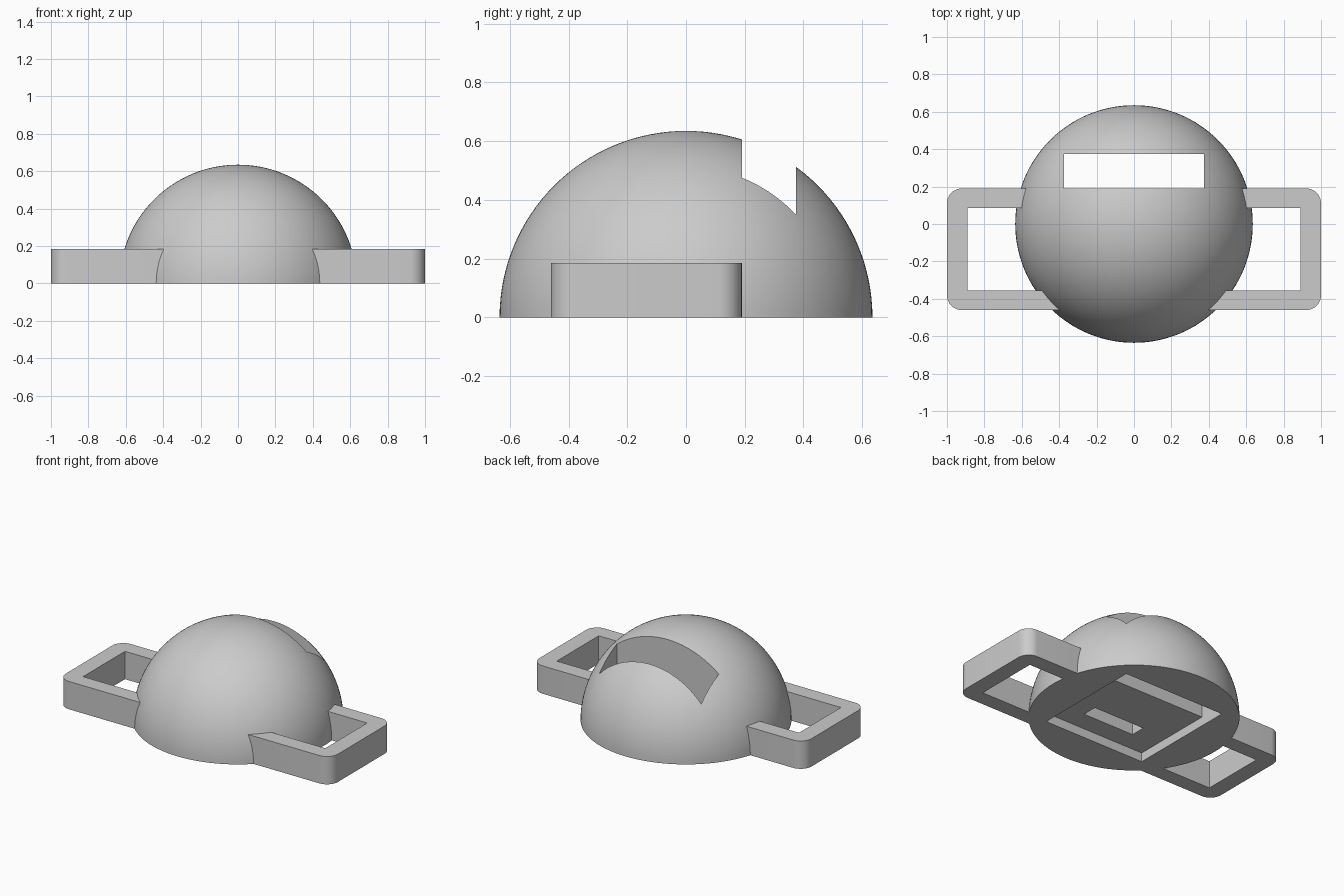
import bpy, bmesh, math

cube = bpy.data.objects.get("Cube")
if cube:
    bpy.data.objects.remove(cube, do_unlink=True)

R = 0.635         # dome radius
HANDLE_H = 0.185  # handle height

grey = bpy.data.materials.new("plain_grey")
grey.use_nodes = True
grey.diffuse_color = (0.6, 0.6, 0.6, 1)
grey.node_tree.nodes["Principled BSDF"].inputs["Base Color"].default_value = (0.6, 0.6, 0.6, 1)


def finish(bm, name):
    bmesh.ops.recalc_face_normals(bm, faces=bm.faces)
    mesh = bpy.data.meshes.new(name)
    bm.to_mesh(mesh)
    bm.free()
    mesh.materials.append(grey)
    obj = bpy.data.objects.new(name, mesh)
    bpy.context.collection.objects.link(obj)
    return obj


def box(name, x, y, z):
    """Box from three (low, high) ranges."""
    bm = bmesh.new()
    bmesh.ops.create_cube(bm, size=1)
    for v in bm.verts:
        for i, (lo, hi) in enumerate((x, y, z)):
            v.co[i] = lo if v.co[i] < 0 else hi
    return finish(bm, name)


def handle(name, side):
    """U-shaped loop whose open end is buried in the dome."""
    root, inner, front, back, bar = 0.385, 0.89, -0.46, 0.19, 0.105
    outline = [(root, front), (1, front), (1, back), (root, back),
               (root, back - bar), (inner, back - bar),
               (inner, front + bar), (root, front + bar)]
    bm = bmesh.new()
    face = bm.faces.new([bm.verts.new((side * x, y, 0)) for x, y in outline])
    new = bmesh.ops.extrude_face_region(bm, geom=[face])["geom"]
    for v in new:
        if isinstance(v, bmesh.types.BMVert):
            v.co.z = HANDLE_H
    # Round the two outer upright corners
    corners = [e for e in bm.edges
               if all(abs(v.co.x) > 0.99 for v in e.verts)
               and abs(e.verts[0].co.z - e.verts[1].co.z) > 0.1]
    bmesh.ops.bevel(bm, geom=corners, offset=0.08, segments=10,
                    profile=0.5, affect='EDGES')
    return finish(bm, name)


def combine(target, tool, operation):
    bpy.context.view_layer.objects.active = target
    mod = target.modifiers.new(tool.name, 'BOOLEAN')
    mod.operation = operation
    mod.solver = 'EXACT'
    mod.object = tool
    bpy.ops.object.modifier_apply(modifier=mod.name)
    bpy.data.objects.remove(tool, do_unlink=True)


# Half-sphere dome with a flat base
bm = bmesh.new()
bmesh.ops.create_uvsphere(bm, u_segments=128, v_segments=64, radius=R)
bmesh.ops.bisect_plane(bm, geom=bm.verts[:] + bm.edges[:] + bm.faces[:], dist=1e-5,
                       plane_co=(0, 0, 0), plane_no=(0, 0, 1), clear_inner=True)
bmesh.ops.holes_fill(bm, edges=[e for e in bm.edges if e.is_boundary], sides=0)
body = finish(bm, "dome_with_handles")

# Side handles
for side, label in ((1, "left"), (-1, "right")):
    combine(body, handle(label + "_handle", side), 'UNION')

# Shallow base pocket, through slot at the back, small blind slot
W = 0.375
combine(body, box("base_pocket", (-W, W), (-W, W), (-0.2, 0.06)), 'DIFFERENCE')
combine(body, box("through_slot", (-W, W), (0.19, W), (-0.3, 1)), 'DIFFERENCE')
combine(body, box("blind_slot", (-0.19, 0.19), (-0.24, -0.14), (-0.1, HANDLE_H)), 'DIFFERENCE')

# Smooth dome with crisp edges
bpy.ops.object.select_all(action='DESELECT')
body.select_set(True)
bpy.context.view_layer.objects.active = body
bpy.ops.object.shade_smooth_by_angle(angle=math.radians(30))
